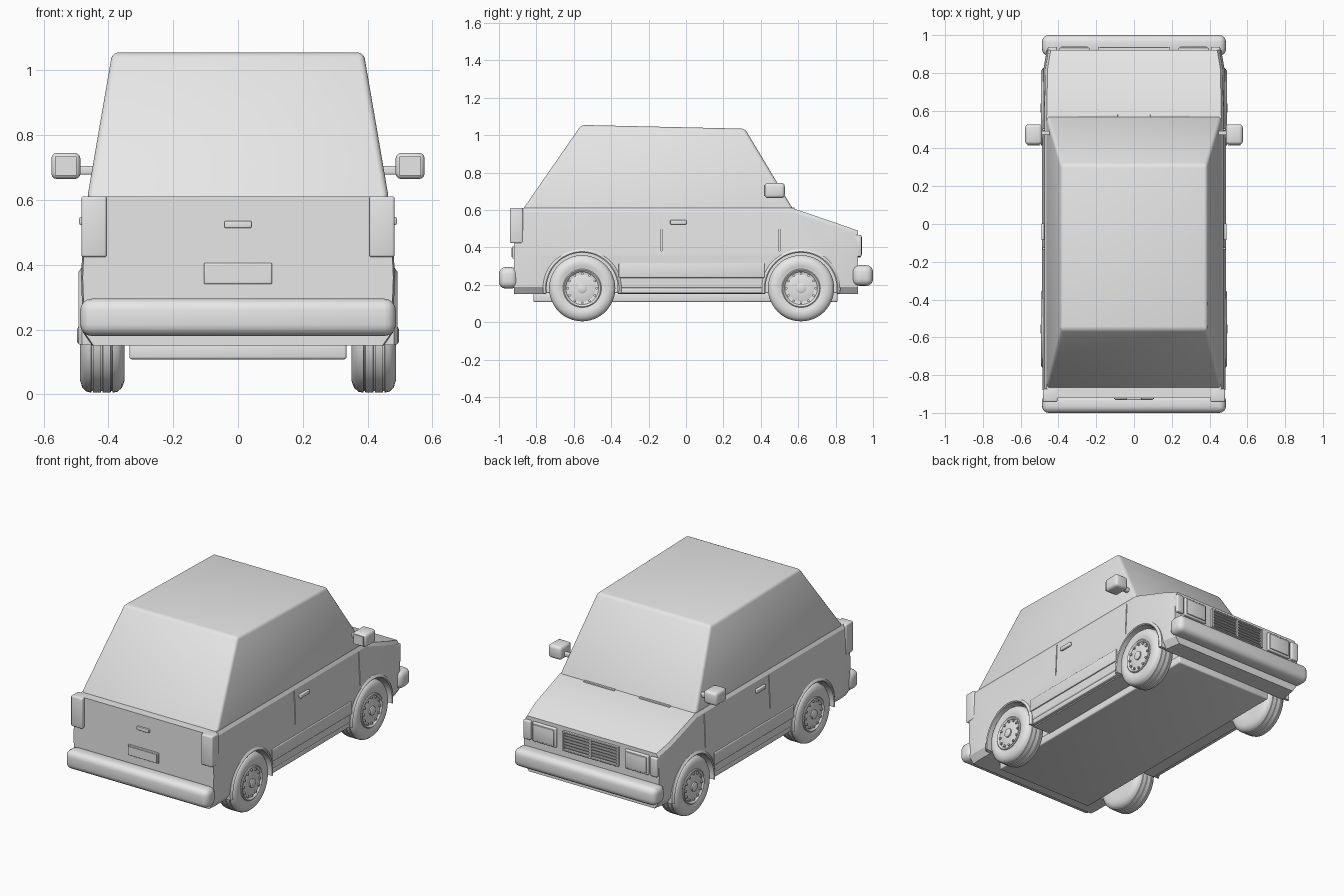
import bpy, bmesh
from math import sin, cos, pi, radians
from mathutils import Matrix, Vector

if "Cube" in bpy.data.objects:
    bpy.data.objects.remove(bpy.data.objects["Cube"], do_unlink=True)

grey = bpy.data.materials.new("light_grey")
grey.use_nodes = True
grey.diffuse_color = (0.8, 0.8, 0.8, 1)
grey.node_tree.nodes["Principled BSDF"].inputs["Base Color"].default_value = (0.8, 0.8, 0.8, 1)


def finish(name, bm, angle=35):
    bmesh.ops.recalc_face_normals(bm, faces=bm.faces)
    mesh = bpy.data.meshes.new(name)
    bm.to_mesh(mesh)
    bm.free()
    mesh.materials.append(grey)
    obj = bpy.data.objects.new(name, mesh)
    bpy.context.collection.objects.link(obj)
    smooth(obj, angle)
    return obj


def smooth(obj, angle=35):
    bpy.ops.object.select_all(action='DESELECT')
    obj.select_set(True)
    bpy.context.view_layer.objects.active = obj
    bpy.ops.object.shade_smooth_by_angle(angle=radians(angle))


def bevel(bm, offset, segments=3):
    bmesh.ops.bevel(bm, geom=bm.edges[:], offset=offset, segments=segments,
                    profile=0.5, affect='EDGES', clamp_overlap=True)


def box(name, x, y, z, round_by=0.0, segments=3):
    """Box from three (low, high) ranges."""
    bm = bmesh.new()
    ranges = [sorted(r) for r in (x, y, z)]
    mid = Vector([(a + b) / 2 for a, b in ranges])
    size = [b - a for a, b in ranges]
    bmesh.ops.create_cube(bm, size=1, matrix=Matrix.Translation(mid) @ Matrix.Diagonal((*size, 1)))
    if round_by:
        bevel(bm, round_by, segments)
    return finish(name, bm)


def loft(bm, rings, closed=False):
    rings = [[bm.verts.new(p) for p in ring] for ring in rings]
    n = len(rings[0])
    pairs = list(zip(rings, rings[1:])) + ([(rings[-1], rings[0])] if closed else [])
    for a, b in pairs:
        for i in range(n):
            bm.faces.new((a[i], a[(i + 1) % n], b[(i + 1) % n], b[i]))
    if not closed:
        bm.faces.new(rings[0])
        bm.faces.new(rings[-1])


def lathe(name, profile, side, y, z, steps=48):
    """Spin (x, radius) points round an axle parallel to x."""
    bm = bmesh.new()
    loft(bm, [[(side * px, y + r * cos(2 * pi * i / steps), z + r * sin(2 * pi * i / steps))
               for i in range(steps)] for px, r in profile])
    return finish(name, bm)


AXLES = {"rear": -0.555, "front": 0.615}
HUB_Z = 0.182
SIDES = {"left": 1, "right": -1}

# Lower body lofted from tail to nose
bm = bmesh.new()
rings = []
for y, top, wide in ((-0.92, 0.61, 0.99), (-0.87, 0.61, 1), (0.57, 0.61, 1), (0.82, 0.525, 0.99), (0.92, 0.49, 0.955)):
    half = [(0.45, 0.15), (0.478, 0.19), (0.484, 0.36), (0.474, top - 0.02), (0.462, top)]
    half = [(x * wide, z) for x, z in half]
    rings.append([(x, y, z) for x, z in half] + [(-x, y, z) for x, z in reversed(half)])
loft(bm, rings)
body = finish("body", bm)

# Wheel wells and door seams cut out of the body
cutters = []
for s in SIDES.values():
    for y in AXLES.values():
        cutters.append(lathe("well_cutter", [(0.32, 0.195), (0.6, 0.195)], s, y, HUB_Z))
    for y in (-0.13, 0.5):
        cutters.append(box("seam_cutter", (s * 0.47, s * 0.55), (y - 0.003, y + 0.003), (0.38, 0.585)))
for cutter in cutters:
    cutter.hide_render = True
    mod = body.modifiers.new("cut", 'BOOLEAN')
    mod.operation = 'DIFFERENCE'
    mod.solver = 'EXACT'
    mod.object = cutter
    bpy.context.view_layer.objects.active = body
    bpy.ops.object.modifier_apply(modifier=mod.name)
for cutter in cutters:
    bpy.data.objects.remove(cutter, do_unlink=True)
smooth(body, 25)

# Cabin: tapered block with softened edges
bm = bmesh.new()
loft(bm, [[(-w, y0, z0), (w, y0, z0), (w, y1, z1), (-w, y1, z1)]
          for w, y0, y1, z0, z1 in ((0.466, -0.875, 0.575, 0.6, 0.6), (0.388, -0.56, 0.315, 1.055, 1.035))])
bevel(bm, 0.018)
finish("cabin", bm)

# Floor pan and bumpers
box("floor_pan", (-0.335, 0.335), (-0.815, 0.81), (0.108, 0.16), 0.008)
box("rear_bumper", (-0.487, 0.487), (-1.0, -0.9), (0.18, 0.295), 0.036, 4)
box("front_bumper", (-0.487, 0.487), (0.89, 1.0), (0.195, 0.305), 0.036, 4)

# Tailgate fittings
box("tailgate_handle", (-0.042, 0.042), (-0.932, -0.915), (0.513, 0.535), 0.004)
box("number_plate", (-0.105, 0.105), (-0.928, -0.915), (0.34, 0.405), 0.004)
box("number_plate_face", (-0.097, 0.097), (-0.932, -0.92), (0.348, 0.397))

# Grille: frame, slats and centre post
for name, z in (("lower", 0.352), ("upper", 0.462)):
    box("grille_frame_" + name, (-0.185, 0.185), (0.91, 0.936), (z - 0.005, z + 0.005), 0.002, 1)
for i in range(5):
    z = 0.37 + i * 0.0185
    box("grille_slat", (-0.18, 0.18), (0.91, 0.932), (z - 0.005, z + 0.005), 0.002, 1)
box("grille_post", (-0.006, 0.006), (0.91, 0.936), (0.352, 0.462))

for side, s in SIDES.items():
    def pair(name, x, y, z, *rest):
        return box(side + "_" + name, (s * x[0], s * x[1]), y, z, *rest)

    # Lamps
    pair("tail_lamp", (0.405, 0.483), (-0.942, -0.872), (0.423, 0.611), 0.008)
    pair("headlamp_frame", (0.235, 0.395), (0.905, 0.934), (0.35, 0.468), 0.005)
    pair("headlamp_glass", (0.246, 0.384), (0.92, 0.94), (0.361, 0.457), 0.003)
    pair("indicator", (0.408, 0.457), (0.895, 0.938), (0.352, 0.468), 0.007)
    pair("grille_end", (0.18, 0.19), (0.91, 0.936), (0.347, 0.467))

    # Wing mirror
    pair("mirror_stalk", (0.43, 0.51), (0.47, 0.493), (0.678, 0.704), 0.005)
    pair("mirror_shell", (0.486, 0.576), (0.42, 0.528), (0.664, 0.745), 0.018)
    pair("mirror_glass", (0.498, 0.564), (0.416, 0.425), (0.675, 0.733))

    # Door handle, side trim and wiper
    pair("door_handle", (0.472, 0.49), (-0.085, 0.003), (0.523, 0.547), 0.005)
    pair("side_trim", (0.47, 0.488), (-0.36, 0.42), (0.238, 0.315), 0.004)
    pair("sill", (0.44, 0.476), (-0.36, 0.42), (0.155, 0.185), 0.006)
    pair("wiper", (0.085, 0.295), (0.565, 0.58), (0.6, 0.614), 0.003)

    for end, y in AXLES.items():
        label = side + "_" + end + "_"
        # Flared arch: half ring round the wheel well
        bm = bmesh.new()
        arc = [radians(-8 + 196 * i / 32) for i in range(33)]
        loft(bm, [[(s * x, y + r * cos(a), HUB_Z + r * sin(a))
                   for x, r in ((0.43, 0.19), (0.488, 0.19), (0.492, 0.196), (0.482, 0.21), (0.43, 0.21))]
                  for a in arc])
        finish(label + "arch", bm)
        # Tyre with tread grooves and a dished rim
        tread = []
        for x in (0.39, 0.42, 0.45):
            tread += [(x - 0.003, 0.177), (x - 0.002, 0.172), (x + 0.002, 0.172), (x + 0.003, 0.177)]
        lathe(label + "tyre", [(0.352, 0.1), (0.35, 0.14), (0.358, 0.162), (0.372, 0.174)] + tread +
              [(0.468, 0.173), (0.48, 0.162), (0.487, 0.14), (0.486, 0.12), (0.478, 0.1)], s, y, HUB_Z)
        lathe(label + "rim", [(0.40, 0.1), (0.484, 0.103), (0.488, 0.098), (0.483, 0.09),
                              (0.474, 0.085), (0.482, 0.06), (0.484, 0.03)], s, y, HUB_Z)
        lathe(label + "hub_cap", [(0.47, 0.027), (0.492, 0.027), (0.496, 0.02)], s, y, HUB_Z, 24)
        # Rim slots shown as small raised studs
        for i in range(12):
            a = 2 * pi * i / 12
            lathe(label + "stud", [(0.465, 0.007), (0.487, 0.007)], s,
                  y + 0.078 * cos(a), HUB_Z + 0.078 * sin(a), 8)
